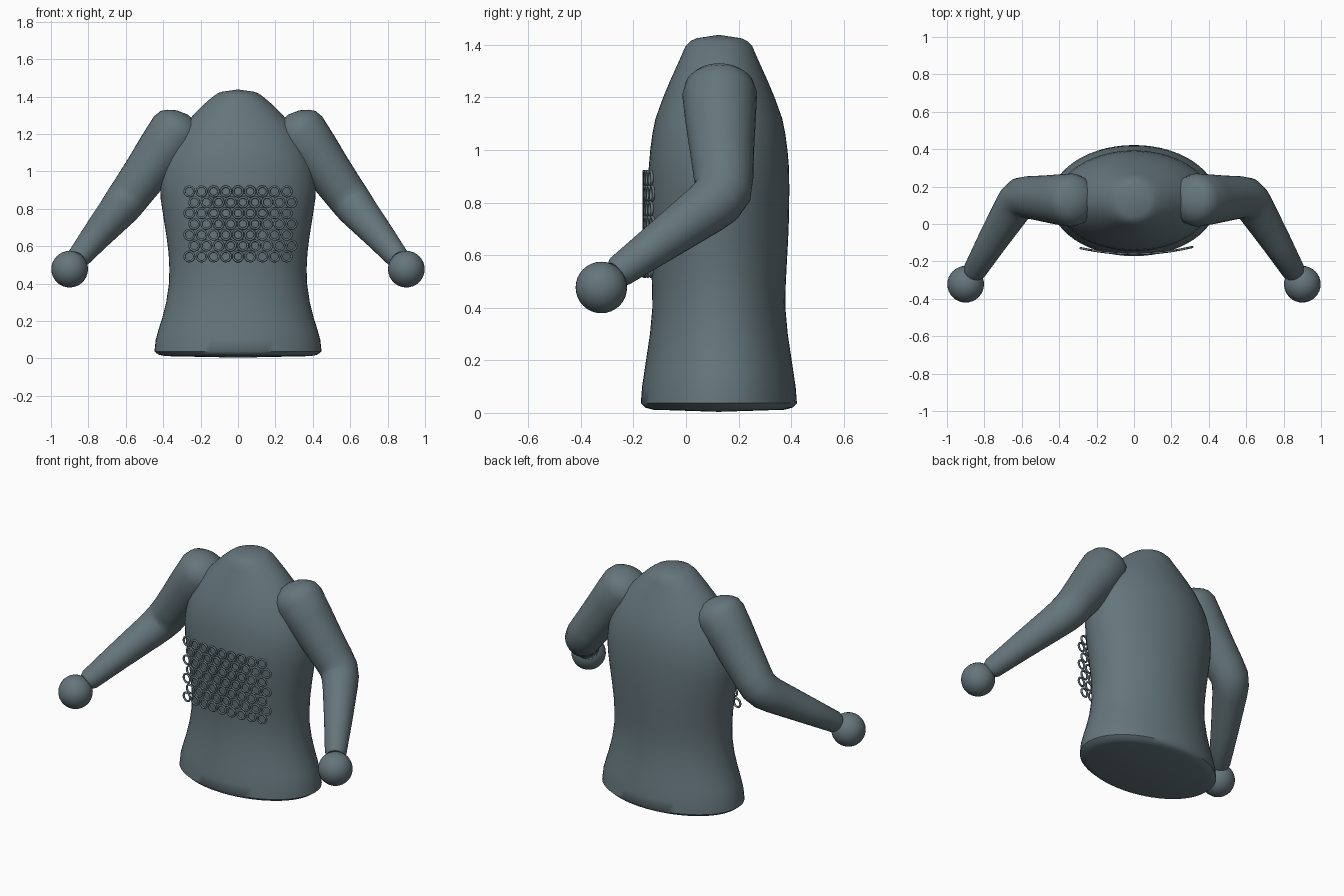
import bpy, bmesh, math
from mathutils import Vector

if "Cube" in bpy.data.objects:
    bpy.data.objects.remove(bpy.data.objects["Cube"])

SLATE = bpy.data.materials.new("slate_grey")
SLATE.diffuse_color = (0.13, 0.18, 0.2, 1)
SLATE.use_nodes = True
SLATE.node_tree.nodes["Principled BSDF"].inputs["Base Color"].default_value = SLATE.diffuse_color


def finish(name, bm, angle=50):
    """Turn a bmesh into a smooth-shaded object."""
    bmesh.ops.recalc_face_normals(bm, faces=bm.faces)
    me = bpy.data.meshes.new(name)
    bm.to_mesh(me)
    bm.free()
    me.materials.append(SLATE)
    ob = bpy.data.objects.new(name, me)
    bpy.context.collection.objects.link(ob)
    bpy.ops.object.select_all(action='DESELECT')
    ob.select_set(True)
    bpy.context.view_layer.objects.active = ob
    bpy.ops.object.shade_smooth_by_angle(angle=math.radians(angle))
    return ob


def loft(bm, rings, start, end):
    """Skin a list of point rings and close both ends to a centre point."""
    loops = [[bm.verts.new(p) for p in ring] for ring in rings]
    n = len(loops[0])
    for a, b in zip(loops, loops[1:]):
        for i in range(n):
            j = (i + 1) % n
            bm.faces.new((a[i], a[j], b[j], b[i]))
    for loop, tip in ((loops[0], start), (loops[-1], end)):
        c = bm.verts.new(tip)
        for i in range(n):
            bm.faces.new((loop[i], loop[(i + 1) % n], c))


def circle(n):
    return [(math.cos(2 * math.pi * i / n), math.sin(2 * math.pi * i / n)) for i in range(n)]


# Torso: stacked ellipses (height, half width, half depth)
CY = 0.125
profile = [(0.012, 0.39, 0.25), (0.02, 0.425, 0.28), (0.037, 0.447, 0.297),
           (0.1, 0.44, 0.292), (0.16, 0.423, 0.283), (0.22, 0.404, 0.274),
           (0.3, 0.384, 0.262), (0.4, 0.369, 0.253), (0.48, 0.367, 0.254),
           (0.56, 0.371, 0.258), (0.65, 0.382, 0.263), (0.75, 0.398, 0.267),
           (0.85, 0.413, 0.268), (0.93, 0.417, 0.267), (1.0, 0.409, 0.261),
           (1.06, 0.393, 0.253), (1.12, 0.367, 0.241), (1.2, 0.322, 0.212),
           (1.26, 0.277, 0.187), (1.32, 0.221, 0.16), (1.36, 0.18, 0.142),
           (1.395, 0.14, 0.127), (1.415, 0.112, 0.107), (1.425, 0.09, 0.085)]
bm = bmesh.new()
loft(bm, [[(rx * c, CY + ry * s, z) for c, s in circle(56)] for z, rx, ry in profile],
     (0, CY, 0.004), (0, CY, 1.438))
finish("torso", bm)

# Arms: tapered tube from the blunt shoulder through the elbow to the wrist
arm_path = [((0.276, 0.127, 1.296), 0.06), ((0.290, 0.127, 1.272), 0.105),
            ((0.308, 0.127, 1.247), 0.13), ((0.335, 0.128, 1.21), 0.142),
            ((0.40, 0.131, 1.12), 0.135), ((0.49, 0.137, 0.995), 0.122),
            ((0.565, 0.143, 0.892), 0.113), ((0.600, 0.140, 0.845), 0.11),
            ((0.628, 0.115, 0.808), 0.106), ((0.655, 0.075, 0.775), 0.1),
            ((0.76, -0.095, 0.652), 0.08), ((0.852, -0.25, 0.54), 0.062),
            ((0.862, -0.267, 0.528), 0.05)]
HAND = (0.9, -0.322, 0.477)
for side, label in ((-1, "right"), (1, "left")):
    pts = [Vector((side * x, y, z)) for (x, y, z), r in arm_path]
    rings = []
    for k, p in enumerate(pts):
        t = (pts[min(k + 1, len(pts) - 1)] - pts[max(k - 1, 0)]).normalized()
        u = Vector((side, 0, 0.9)).cross(t).normalized()
        v = t.cross(u)
        r = arm_path[k][1]
        rings.append([p + (u * c + v * s) * r for c, s in circle(32)])
    bm = bmesh.new()
    loft(bm, rings, pts[0] + Vector((-side * 0.006, 0, 0.008)), pts[-1])
    finish(label + "_arm", bm)

    # Ball hand
    bm = bmesh.new()
    bmesh.ops.create_uvsphere(bm, u_segments=32, v_segments=16, radius=0.098)
    bmesh.ops.translate(bm, verts=bm.verts, vec=(side * HAND[0], HAND[1], HAND[2]))
    finish(label + "_hand", bm)

# Chest mail: staggered rows of small upright rings on a shallow curve
bm = bmesh.new()
MAJOR, MINOR = 0.026, 0.006
for row in range(7):
    for col in range(9):
        cx = -0.26 + col * 0.065 + (row % 2) * 0.026
        cz = 0.893 - row * 0.058
        cy = -0.16 + 0.03 * (cx / 0.28) ** 2
        slope = 0.06 * cx / 0.28 ** 2
        grid = [[bm.verts.new((cx + (MAJOR + MINOR * c) * a,
                               cy + MINOR * s + slope * MAJOR * a,
                               cz + (MAJOR + MINOR * c) * b))
                 for c, s in circle(8)] for a, b in circle(18)]
        for i in range(18):
            for j in range(8):
                m, n = (i + 1) % 18, (j + 1) % 8
                bm.faces.new((grid[i][j], grid[m][j], grid[m][n], grid[i][n]))
finish("chest_rings", bm, 80)
